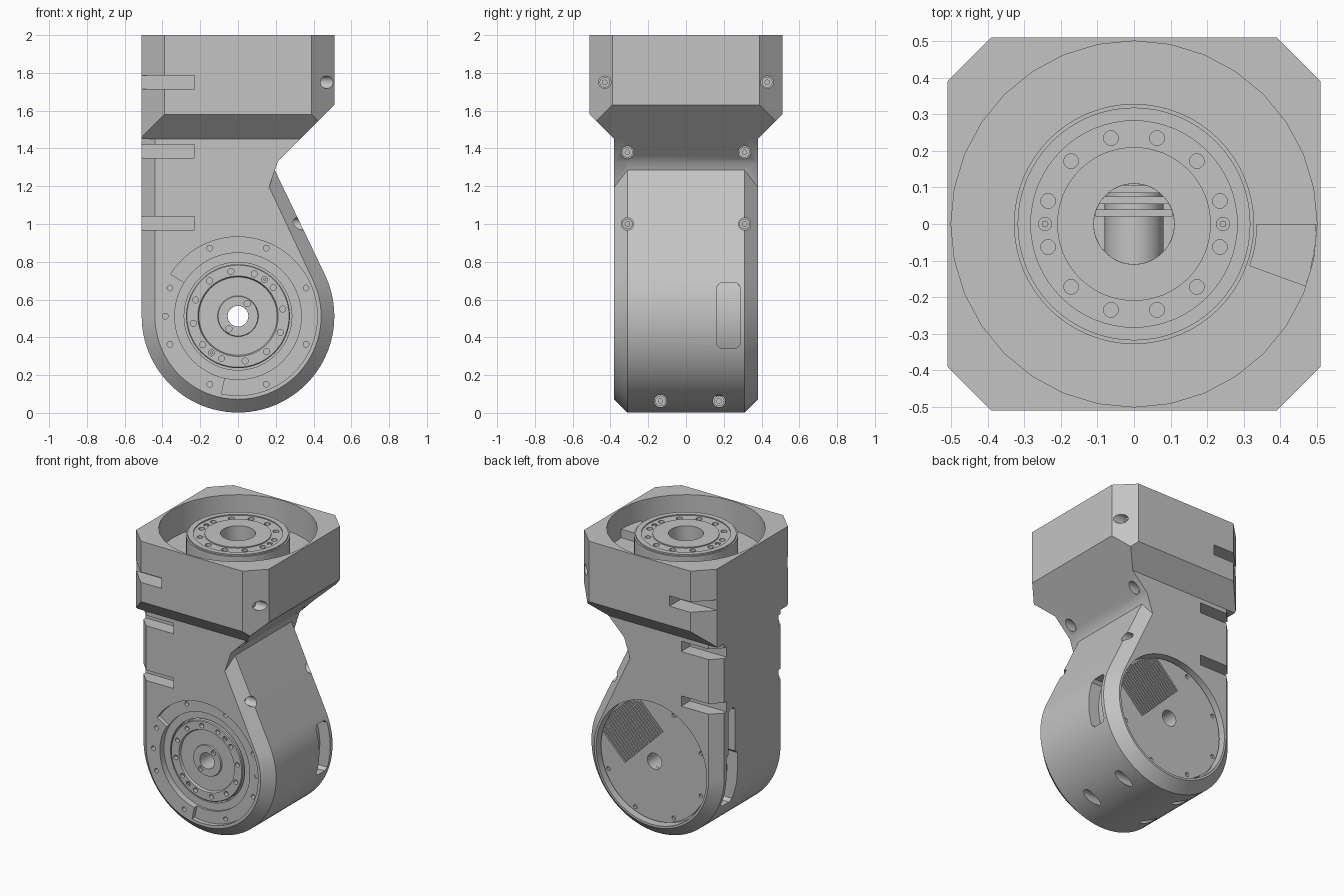
import bpy, bmesh
from math import pi, sin, cos, radians, atan2, acos, hypot, sqrt
from mathutils import Matrix, Vector

cube = bpy.data.objects.get("Cube")
if cube:
    bpy.data.objects.remove(cube, do_unlink=True)

grey = bpy.data.materials.new("machined_grey")
grey.use_nodes = True
GREY = (0.55, 0.55, 0.55, 1)
grey.diffuse_color = GREY
grey.node_tree.nodes["Principled BSDF"].inputs["Base Color"].default_value = GREY

# Working frames: local z points out of each mounting face
HUB = 0.512
TOP = Matrix.Translation((0, 0, 2))
FRONT = Matrix.Translation((0, -0.38, HUB)) @ Matrix.Rotation(pi / 2, 4, 'X')
BACK = Matrix.Translation((0, 0.38, HUB)) @ Matrix.Rotation(-pi / 2, 4, 'X')
SIDE = Matrix.Rotation(pi / 2, 4, 'Y')


def finish(name, bm):
    bmesh.ops.recalc_face_normals(bm, faces=bm.faces)
    mesh = bpy.data.meshes.new(name)
    bm.to_mesh(mesh)
    bm.free()
    mesh.materials.append(grey)
    ob = bpy.data.objects.new(name, mesh)
    bpy.context.collection.objects.link(ob)
    return ob


def cyl(bm, frame, r, x, y, z0, z1, segs=16):
    m = frame @ Matrix.Translation((x, y, (z0 + z1) / 2))
    bmesh.ops.create_cone(bm, cap_ends=True, segments=segs, radius1=r, radius2=r,
                          depth=z1 - z0, matrix=m)


def box(bm, lo, hi, frame=Matrix()):
    lo, hi = Vector(lo), Vector(hi)
    m = frame @ Matrix.Translation((lo + hi) / 2) @ Matrix.Diagonal((*(hi - lo), 1))
    bmesh.ops.create_cube(bm, size=1, matrix=m)


def loft(bm, loops):
    rows = [[bm.verts.new(p) for p in loop] for loop in loops]
    n = len(rows[0])
    for a, b in zip(rows, rows[1:]):
        for i in range(n):
            bm.faces.new((a[i], a[(i + 1) % n], b[(i + 1) % n], b[i]))
    bm.faces.new(rows[0])
    bm.faces.new(rows[-1])


def sector(bm, frame, r0, r1, a0, a1, z0, z1, steps):
    angles = [radians(a0 + (a1 - a0) * i / steps) for i in range(steps + 1)]
    ring = [(r1 * cos(a), r1 * sin(a)) for a in angles]
    ring += [(r0 * cos(a), r0 * sin(a)) for a in reversed(angles)]
    loft(bm, [[frame @ Vector((x, y, z)) for x, y in ring] for z in (z0, z1)])


def lathe(name, frame, profile, segs=64):
    bm = bmesh.new()
    rows = []
    for i in range(segs):
        a = 2 * pi * i / segs
        rows.append([bm.verts.new(frame @ Vector((r * cos(a), r * sin(a), h))) for r, h in profile])
    n = len(profile)
    for i in range(segs):
        a, b = rows[i], rows[(i + 1) % segs]
        for j in range(n):
            bm.faces.new((a[j], b[j], b[(j + 1) % n], a[(j + 1) % n]))
    return finish(name, bm)


def apply_bool(target, tool, op='DIFFERENCE'):
    mod = target.modifiers.new("bool", 'BOOLEAN')
    mod.operation, mod.solver, mod.object = op, 'EXACT', tool
    bpy.context.view_layer.objects.active = target
    bpy.ops.object.modifier_apply(modifier=mod.name)
    bpy.data.objects.remove(tool, do_unlink=True)


def cut(target, build):
    bm = bmesh.new()
    build(bm)
    apply_bool(target, finish("cutter", bm))


def bolt_circle(bm, frame, r, radius, start, count, depth, segs=16):
    for i in range(count):
        a = radians(start + 360 * i / count)
        cyl(bm, frame, radius, r * cos(a), r * sin(a), -depth, 0.1, segs)


# Lower housing: rounded bottom, straight left wall, flap tangent to the hub
def outline(r, flap_top):
    fx, fz = flap_top
    dz = fz - HUB
    a1 = atan2(dz, fx) - acos(r / hypot(fx, dz))
    low = [-pi + pi / 2 * i / 24 for i in range(24)]
    arc = low + [-pi / 2 + (a1 + pi / 2) * i / 32 for i in range(33)]
    pts = [(-r, 1.6)] + [(r * cos(a), HUB + r * sin(a)) for a in arc]
    return pts + [flap_top, (0.21, 1.33), (0.45, 1.57), (0.45, 1.6)]


outer, inner = outline(0.51, (0.195, 1.285)), outline(0.44, (0.165, 1.195))
bm = bmesh.new()
loft(bm, [[(x, y, z) for x, z in loop]
          for loop, y in ((inner, -0.38), (outer, -0.31), (outer, 0.31), (inner, 0.38))])
housing = finish("housing", bm)

# Square head with clipped corners and sloped undersides
A, B = 0.51, 0.39
octagon = [(A, -B), (A, B), (B, A), (-B, A), (-A, B), (-A, -B), (-B, -A), (B, -A)]
bm = bmesh.new()
loft(bm, [[(x, y, z) for x, y in octagon] for z in (1.45, 2)])
for co, no in (((0, -A, 1.58), (0, -1, -1)), ((0, A, 1.58), (0, 1, -1)), ((A, 0, 1.63), (1, 0, -1))):
    res = bmesh.ops.bisect_plane(bm, geom=bm.verts[:] + bm.edges[:] + bm.faces[:],
                                 plane_co=co, plane_no=no, clear_outer=True)
    edges = [e for e in res["geom_cut"] if isinstance(e, bmesh.types.BMEdge)]
    bmesh.ops.holes_fill(bm, edges=edges)
apply_bool(housing, finish("head", bm), 'UNION')

# Recesses for the three round faces, then the bores
cut(housing, lambda bm: cyl(bm, TOP, 0.5, 0, 0, -0.2, 0.1, 32))
cut(housing, lambda bm: sector(bm, FRONT, 0.32, 0.42, -102, 148, -0.03, 0.1, 48))
cut(housing, lambda bm: cyl(bm, FRONT, 0.335, 0, 0, -0.045, 0.1, 64))
cut(housing, lambda bm: cyl(bm, FRONT, 0.285, 0, 0, -0.085, 0.1, 64))
cut(housing, lambda bm: cyl(bm, BACK, 0.425, 0, 0, -0.07, 0.1, 64))
cut(housing, lambda bm: cyl(bm, TOP, 0.11, 0, 0, -0.9, 0.1, 32))
cut(housing, lambda bm: cyl(bm, FRONT, 0.055, 0, 0, -1, 0.2, 32))

# Screw bores along x: (y, z, floor x)
screws = []
for s in (-1, 1):
    screws += [(0.43 * s, 1.75, 0.39), (0.31 * s, 1.38, 0.17), (0.31 * s, 1.0, 0.23)]
low_screws = [(-0.135, 0.063, 0.07), (0.175, 0.063, 0.07)]


def screw_bores(bm):
    for y, z, x in screws + low_screws:
        cyl(bm, SIDE, 0.033, -z, y, x, 0.6, 20)
    for y, z, x in low_screws:
        cyl(bm, SIDE, 0.033, -z, y, -0.6, -x, 20)


# Access slots on the left corners, cable slots on both side walls
def slots(bm):
    for s in (-1, 1):
        for z, y0, y1 in ((1.75, 0.387, 0.55), (1.385, 0.285, 0.42), (1.005, 0.285, 0.42)):
            ys = sorted((s * y0, s * y1))
            box(bm, (-0.6, ys[0], z - 0.036), (-0.23, ys[1], z + 0.036))


def side_slot(bm, side, y0, y1, z0, z1, c=0.02):
    ring = [(y0 + c, z0), (y1 - c, z0), (y1, z0 + c), (y1, z1 - c),
            (y1 - c, z1), (y0 + c, z1), (y0, z1 - c), (y0, z0 + c)]
    loft(bm, [[(side * x, y, z) for y, z in ring] for x in (0.34, 0.6)])


cut(housing, screw_bores)
cut(housing, slots)
cut(housing, lambda bm: side_slot(bm, 1, 0.165, 0.285, 0.34, 0.69))
cut(housing, lambda bm: side_slot(bm, -1, 0.165, 0.285, 0.29, 0.66))
cut(housing, lambda bm: side_slot(bm, -1, 0.19, 0.26, 0.5, 0.97))


def face_bolts(bm):
    bolt_circle(bm, FRONT, 0.39, 0.015, 22.5, 8, 0.06)
    bolt_circle(bm, FRONT, 0.385, 0.015, 0, 2, 0.035)


cut(housing, face_bolts)

# Motor can visible inside the cable slots
bm = bmesh.new()
cyl(bm, BACK, 0.43, 0, 0, -0.23, -0.08, 64)
motor = finish("motor_can", bm)
cut(motor, lambda bm: cyl(bm, FRONT, 0.1, 0, 0, -1, 0.2, 32))

# Screw heads sitting in the bores
for y, z, x in screws + low_screws:
    spots = [(SIDE, 1)] + ([(Matrix.Rotation(-pi / 2, 4, 'Y'), -1)] if z < 0.1 else [])
    for rot, side in spots:
        frame = Matrix.Translation((side * x, y, z)) @ rot
        lathe("screw_head", frame, [(0.012, -0.005), (0.028, -0.005), (0.028, 0.03), (0.012, 0.03)], 16)

# Output drums with bolt rings and dowel pins
top_drum = lathe("top_drum", TOP, [(0.11, -0.21), (0.328, -0.21), (0.328, -0.045), (0.318, -0.045),
                                   (0.318, -0.035), (0.282, -0.035), (0.282, -0.042), (0.21, -0.042),
                                   (0.21, -0.035), (0.11, -0.035)])
cut(top_drum, lambda bm: bolt_circle(bm, TOP, 0.243, 0.02, 15, 12, 0.08))
cut(top_drum, lambda bm: bolt_circle(bm, TOP, 0.243, 0.018, 0, 2, 0.06))
front_drum = lathe("front_drum", FRONT, [(0.055, -0.09), (0.275, -0.09), (0.275, -0.04), (0.27, -0.035),
                                         (0.213, -0.035), (0.207, -0.05), (0.108, -0.05),
                                         (0.105, -0.04), (0.055, -0.04)])
cut(front_drum, lambda bm: bolt_circle(bm, FRONT, 0.24, 0.016, 9, 12, 0.065))
cut(front_drum, lambda bm: bolt_circle(bm, FRONT, 0.24, 0.016, 54, 2, 0.05))
cut(front_drum, lambda bm: bolt_circle(bm, FRONT, 0.083, 0.017, 54, 2, 0.06))

bm = bmesh.new()
bolt_circle(bm, TOP @ Matrix.Translation((0, 0, -0.145)), 0.243, 0.009, 0, 2, -0.08)
bolt_circle(bm, FRONT @ Matrix.Translation((0, 0, -0.14)), 0.24, 0.008, 54, 2, -0.08)
finish("dowel_pins", bm)

# Stop block beside the top drum
bm = bmesh.new()
sector(bm, TOP, 0.335, 0.498, -20, 0, -0.21, -0.14, 4)
finish("stop_block", bm)

# Back cover with small fixings and a ribbed vent patch clipped by its rim
cover = lathe("back_cover", BACK, [(0.055, -0.08), (0.412, -0.08), (0.412, -0.035), (0.055, -0.035)])
cut(cover, lambda bm: bolt_circle(bm, BACK, 0.385, 0.014, 22.5, 8, 0.05))
bm = bmesh.new()
patch = BACK @ Matrix.Rotation(radians(-45), 4, 'Z')
for i in range(18):
    y = -0.205 + 0.0235 * i
    box(bm, (0.11, y, -0.04), (sqrt(0.405 ** 2 - (y + 0.006) ** 2), y + 0.012, -0.027), patch)
finish("vent_ribs", bm)

# Shaft and bars seen down the top bore
bm = bmesh.new()
cyl(bm, FRONT, 0.08, 0, 0.68, -0.49, -0.27, 32)
for y in (0.02, 0.055, 0.085):
    box(bm, (-0.105, y, 1.3 + 4 * y), (0.105, y + 0.02, 1.33 + 4 * y))
finish("inner_shaft", bm)

# Keep edges crisp while rounding the turned surfaces
for ob in bpy.context.scene.objects:
    ob.select_set(ob.type == 'MESH')
bpy.context.view_layer.objects.active = housing
bpy.ops.object.shade_smooth_by_angle(angle=radians(30))
